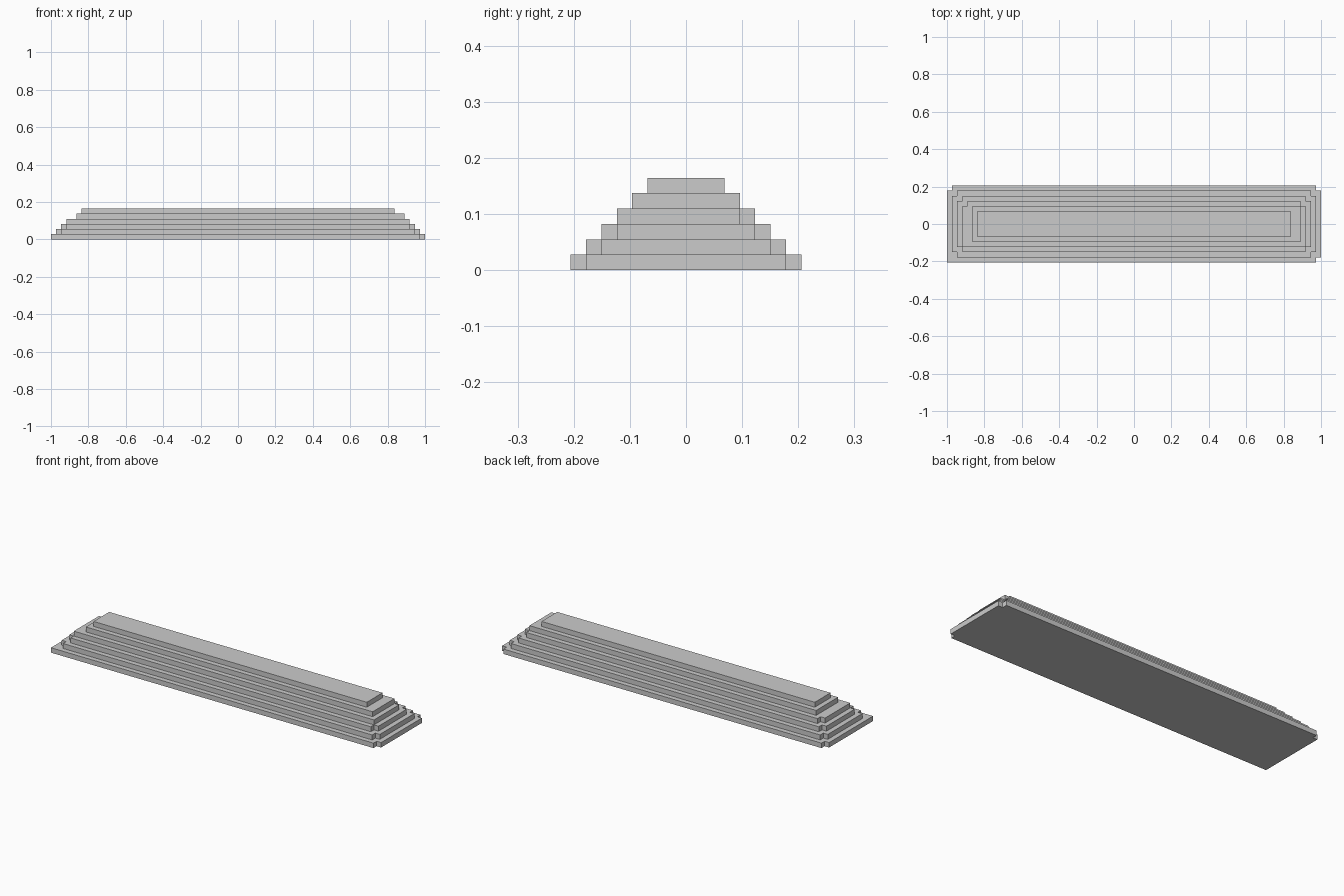
import bpy, bmesh
from mathutils import Vector

if "Cube" in bpy.data.objects:
    bpy.data.objects.remove(bpy.data.objects["Cube"])

NX, NY = 73, 15
C = 2 / NX  # size of one block

# Layers: x start, x end, notched corners (F/B = front/back, L/R = left/right)
LAYERS = [
    (0, 73, ("FR", "BL", "BR")),
    (1, 72, ("FL", "FR", "BL", "BR")),
    (2, 71, ("FL", "FR", "BL", "BR")),
    (3, 70, ("BL", "BR")),
    (5, 69, ()),
    (6, 67, ()),
]

# Blocks occupied by the stepped mound
solid = set()
for k, (x0, x1, notches) in enumerate(LAYERS):
    y0, y1 = k, NY - k
    cells = {(x, y, k) for x in range(x0, x1) for y in range(y0, y1)}
    for n in notches:
        cells.discard((x0 if n[1] == "L" else x1 - 1,
                       y0 if n[0] == "F" else y1 - 1, k))
    solid |= cells

# Skin only the exposed block faces
bm = bmesh.new()
verts = {}


def vert(p):
    key = tuple(p)
    if key not in verts:
        verts[key] = bm.verts.new(((p[0] - NX / 2) * C, (p[1] - NY / 2) * C, p[2] * C))
    return verts[key]


for cell in solid:
    for axis in range(3):
        for side in (0, 1):
            near = list(cell)
            near[axis] += 1 if side else -1
            if tuple(near) in solid:
                continue
            u, v = (axis + 1) % 3, (axis + 2) % 3
            quad = []
            for du, dv in ((0, 0), (1, 0), (1, 1), (0, 1)):
                p = list(cell)
                p[axis] += side
                p[u] += du
                p[v] += dv
                quad.append(vert(p))
            bm.faces.new(quad if side else quad[::-1])

# Merge flat areas into clean large faces
bmesh.ops.dissolve_limit(bm, angle_limit=0.01, verts=bm.verts[:], edges=bm.edges[:])

mesh = bpy.data.meshes.new("stepped_mound")
bm.to_mesh(mesh)
bm.free()
obj = bpy.data.objects.new("stepped_mound", mesh)
bpy.context.collection.objects.link(obj)
